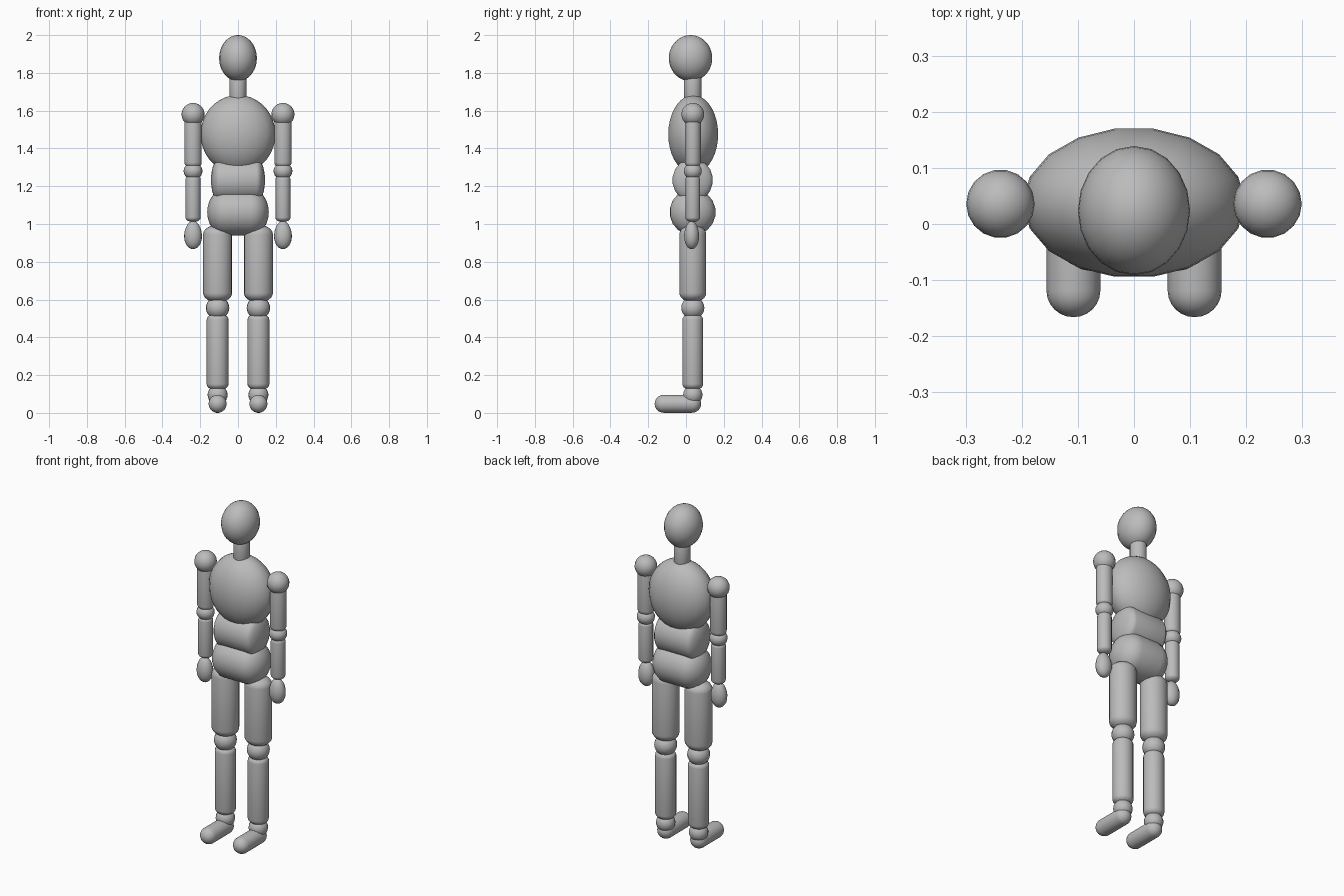
import bpy, bmesh, math
from mathutils import Matrix, Vector

if "Cube" in bpy.data.objects:
    bpy.data.objects.remove(bpy.data.objects["Cube"])

grey = bpy.data.materials.new("mannequin_grey")
grey.diffuse_color = (0.5, 0.5, 0.5, 1)
grey.use_nodes = True
grey.node_tree.nodes["Principled BSDF"].inputs["Base Color"].default_value = grey.diffuse_color

TURN = {'X': Matrix.Rotation(math.pi / 2, 3, 'Y'),
        'Y': Matrix.Rotation(-math.pi / 2, 3, 'X'),
        'Z': Matrix.Identity(3)}


def pill(name, centre, size, cap=None, axis='Z', sides=18, steps=6):
    """Rounded solid: half sizes in x, y, z; cap is the length of each rounded
    end along the axis (a plain ellipsoid when it is left out)."""
    half = size['XYZ'.index(axis)]
    cap = half if cap is None else cap
    core = half - cap
    # half profile from the lower to the upper pole, unit radius
    prof = [(math.cos(a), -core - cap * math.sin(a))
            for a in (math.pi / 2 * (1 - i / steps) for i in range(steps + 1))]
    prof += [(r, -z) for r, z in reversed(prof if core > 1e-5 else prof[:-1])]
    scale = Vector(size)
    scale['XYZ'.index(axis)] = 1
    bm = bmesh.new()
    rings = []
    for r, z in prof:
        n = sides if r > 1e-5 else 1
        ring = []
        for k in range(n):
            a = 2 * math.pi * k / sides
            p = TURN[axis] @ Vector((r * math.cos(a), r * math.sin(a), z))
            ring.append(bm.verts.new(p * scale))
        rings.append(ring)
    for lo, hi in zip(rings, rings[1:]):
        for k in range(sides):
            j = (k + 1) % sides
            quad = [lo[k % len(lo)], lo[j % len(lo)], hi[j % len(hi)], hi[k % len(hi)]]
            bm.faces.new(list(dict.fromkeys(quad)))
    bmesh.ops.recalc_face_normals(bm, faces=bm.faces)
    for f in bm.faces:
        f.smooth = True
    me = bpy.data.meshes.new(name)
    bm.to_mesh(me)
    bm.free()
    me.materials.append(grey)
    ob = bpy.data.objects.new(name, me)
    ob.location = centre
    bpy.context.collection.objects.link(ob)
    return ob


# Head, neck and trunk
pill("head", (0, 0.024, 1.878), (0.1, 0.115, 0.122), steps=9, sides=20)
pill("neck", (0, 0.035, 1.715), (0.045, 0.047, 0.075), cap=0.02)
pill("chest", (0, 0.038, 1.475), (0.198, 0.134, 0.208), steps=9)
pill("waist", (0, 0.035, 1.232), (0.143, 0.107, 0.115), cap=0.045, axis='X')
pill("hips", (0, 0.035, 1.063), (0.163, 0.122, 0.123), cap=0.095, axis='X')

# Limbs on both sides
for side, s in (("left", 1), ("right", -1)):
    ax, lx, y = 0.238 * s, 0.108 * s, 0.036
    # arm
    pill(side + "_shoulder", (ax, y, 1.58), (0.061, 0.061, 0.061))
    pill(side + "_upper_arm", (ax, y, 1.435), (0.046, 0.043, 0.14), cap=0.03)
    pill(side + "_elbow", (ax, y, 1.28), (0.05, 0.048, 0.045))
    pill(side + "_forearm", (ax, y, 1.135), (0.04, 0.04, 0.125), cap=0.025)
    hand = pill(side + "_hand", (ax, 0.03, 0.942), (0.047, 0.04, 0.075))
    for v in hand.data.vertices:          # slightly egg shaped
        t = 1 - 1.2 * v.co.z
        v.co.x *= t
        v.co.y *= t
    # leg
    pill(side + "_thigh", (lx, y, 0.79), (0.077, 0.072, 0.205), cap=0.05)
    pill(side + "_knee", (lx, y, 0.556), (0.062, 0.062, 0.06))
    pill(side + "_shin", (lx, y, 0.323), (0.058, 0.056, 0.205), cap=0.035)
    pill(side + "_ankle", (lx, y, 0.095), (0.053, 0.052, 0.052))
    pill(side + "_foot", (lx, -0.043, 0.048), (0.048, 0.123, 0.048), cap=0.047, axis='Y')
